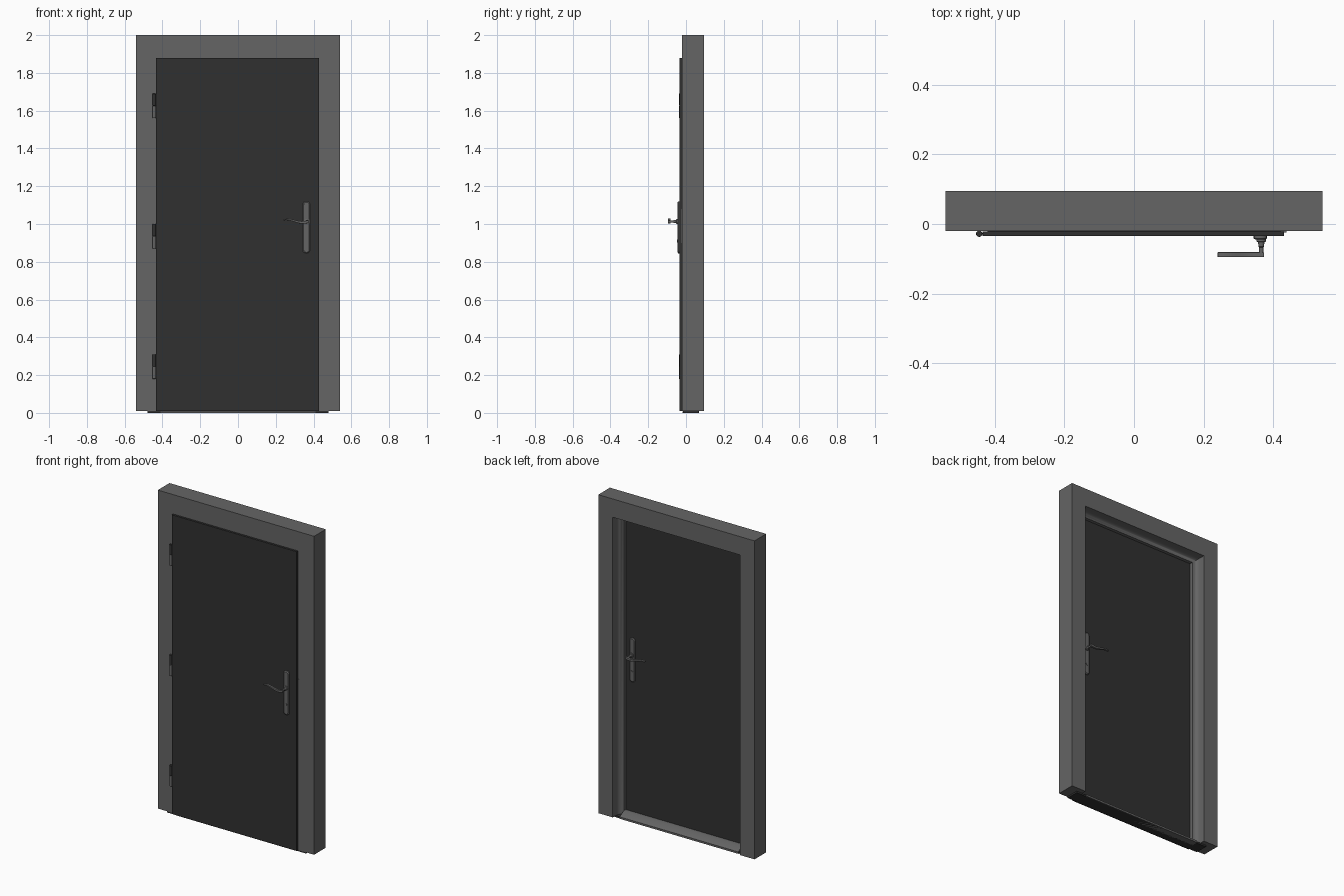
import bpy, bmesh, math
from mathutils import Vector

if "Cube" in bpy.data.objects:
    bpy.data.objects.remove(bpy.data.objects["Cube"])


def material(name, v):
    m = bpy.data.materials.new(name)
    m.diffuse_color = (v, v, v, 1)
    m.use_nodes = True
    m.node_tree.nodes["Principled BSDF"].inputs["Base Color"].default_value = m.diffuse_color
    return m


STEEL = material("steel_grey", 0.13)
DARK = material("dark_paint", 0.03)


def finish(name, bm, mat, bevel=0, segments=3):
    bmesh.ops.recalc_face_normals(bm, faces=bm.faces[:])
    me = bpy.data.meshes.new(name)
    bm.to_mesh(me)
    bm.free()
    ob = bpy.data.objects.new(name, me)
    bpy.context.collection.objects.link(ob)
    me.materials.append(mat)
    if bevel:
        b = ob.modifiers.new("bevel", 'BEVEL')
        b.width, b.segments, b.limit_method = bevel, segments, 'ANGLE'
    bpy.ops.object.select_all(action='DESELECT')
    ob.select_set(True)
    bpy.context.view_layer.objects.active = ob
    bpy.ops.object.shade_smooth_by_angle(angle=math.radians(35))
    return ob


def box(name, lo, hi, mat, bevel=0):
    bm = bmesh.new()
    bmesh.ops.create_cube(bm, size=1)
    for v in bm.verts:
        v.co = Vector([lo[i] + (v.co[i] + 0.5) * (hi[i] - lo[i]) for i in range(3)])
    return finish(name, bm, mat, bevel)


def loft(name, rings, mat, bevel=0):
    """Join equal-sized rings of points into a capped solid."""
    bm = bmesh.new()
    rs = [[bm.verts.new(p) for p in r] for r in rings]
    n = len(rs[0])
    for a, b in zip(rs, rs[1:]):
        for i in range(n):
            bm.faces.new((a[i], a[(i + 1) % n], b[(i + 1) % n], b[i]))
    bm.faces.new(rs[0])
    bm.faces.new(rs[-1])
    return finish(name, bm, mat, bevel)


def circle(c, r, axis, n=20):
    pts = []
    for i in range(n):
        a = math.tau * i / n
        u, w = r * math.cos(a), r * math.sin(a)
        pts.append((c[0] + u, c[1] + w, c[2]) if axis == 'z' else (c[0] + u, c[1], c[2] + w))
    return pts


# Door frame: mitred sweep of a rebated jamb profile (half width, head height, y)
profile = [(0.54, 2.0, 0.095), (0.54, 2.0, -0.02), (0.425, 1.875, -0.02),
           (0.425, 1.875, 0.008), (0.41, 1.86, 0.008), (0.41, 1.86, 0.028)]
for k in range(7):  # rounded cove towards the back opening
    a = math.pi / 2 * k / 6
    d = 0.03 * math.sin(a)
    profile.append((0.41 + d, 1.86 + d * 0.85, 0.028 + 0.03 * (1 - math.cos(a))))
profile.pop(5)
profile.append((0.44, 1.8855, 0.095))
loft("door_frame", [[(s * r, y, h if top else 0.01) for r, h, y in profile]
                    for s, top in ((-1, 0), (-1, 1), (1, 1), (1, 0))], STEEL)

# Threshold with raised stop and sloping back edge
sill = [(-0.018, 0.0), (-0.018, 0.008), (0.008, 0.008), (0.008, 0.034),
        (0.03, 0.034), (0.07, 0.012), (0.07, 0.0)]
loft("threshold", [[(x, y, z) for y, z in sill] for x in (-0.41, 0.41)], STEEL)
box("threshold_base", (-0.48, -0.015, 0), (0.48, 0.065, 0.01), DARK)

# Door leaf: overlapping front skin and rebated core
box("door_front_skin", (-0.434, -0.035, 0.01), (0.43, -0.021, 1.88), DARK, 0.001)
box("door_core", (-0.42, -0.022, 0.012), (0.42, 0.007, 1.87), DARK)

# Strike plate on the lock-side jamb
box("strike_plate", (0.41, -0.024, 0.9), (0.437, -0.02, 1.08), STEEL)

# Hinges: dark upper knuckle above a grey lower knuckle
for i, z in enumerate((0.18, 0.87, 1.56)):
    c = (-0.444, -0.028)
    for part, z0, z1, m in (("lower", z, z + 0.066, STEEL), ("upper", z + 0.066, z + 0.13, DARK)):
        loft(f"hinge_{part}_{i}", [circle((*c, t), 0.009, 'z') for t in (z0, z1)], m, 0.002)

# Handle sets on both faces (out = -1 front, +1 back)
HX, HZ = 0.365, 1.013
for side, y0, out in (("front", -0.035, -1), ("back", 0.007, 1)):
    # backplate with rounded ends and tapered edge
    rings = []
    for off, r in ((0, 0.019), (0.006, 0.019), (0.01, 0.014)):
        ring = []
        for cz, a0 in ((1.12 - 0.019, 0), (0.845 + 0.019, math.pi)):
            for k in range(9):
                a = a0 + math.pi * k / 8
                # flattened ends
                ring.append((0.362 + r * math.cos(a), y0 + out * off,
                             cz + r * math.copysign(abs(math.sin(a)) ** 0.7, math.sin(a))))
        rings.append(ring)
    loft(f"backplate_{side}", rings, STEEL)
    # stepped spindle collar
    steps = ((0.008, 0.014), (0.015, 0.014), (0.017, 0.009), (0.03, 0.008), (0.032, 0.006), (0.052, 0.006))
    loft(f"spindle_{side}", [circle((HX, y0 + out * o, HZ), r, 'y') for o, r in steps], STEEL)
    # key cylinder
    loft(f"key_cylinder_{side}", [circle((0.362, y0 + out * o, 0.91), 0.008, 'y') for o in (0.008, 0.012)], STEEL)
    # S-curved flat lever
    rings = []
    for k in range(17):
        t = k / 16
        x = HX + 0.008 - 0.133 * t
        z = HZ - 0.004 * math.sin(math.tau * t * 0.9) * 1.5 + 0.006 * t
        h = 0.0075 - 0.004 * t
        ya, yb = y0 + out * 0.046, y0 + out * 0.06
        rings.append([(x, ya, z - h), (x, yb, z - h), (x, yb, z + h), (x, ya, z + h)])
    loft(f"lever_{side}", rings, STEEL, 0.0015)
